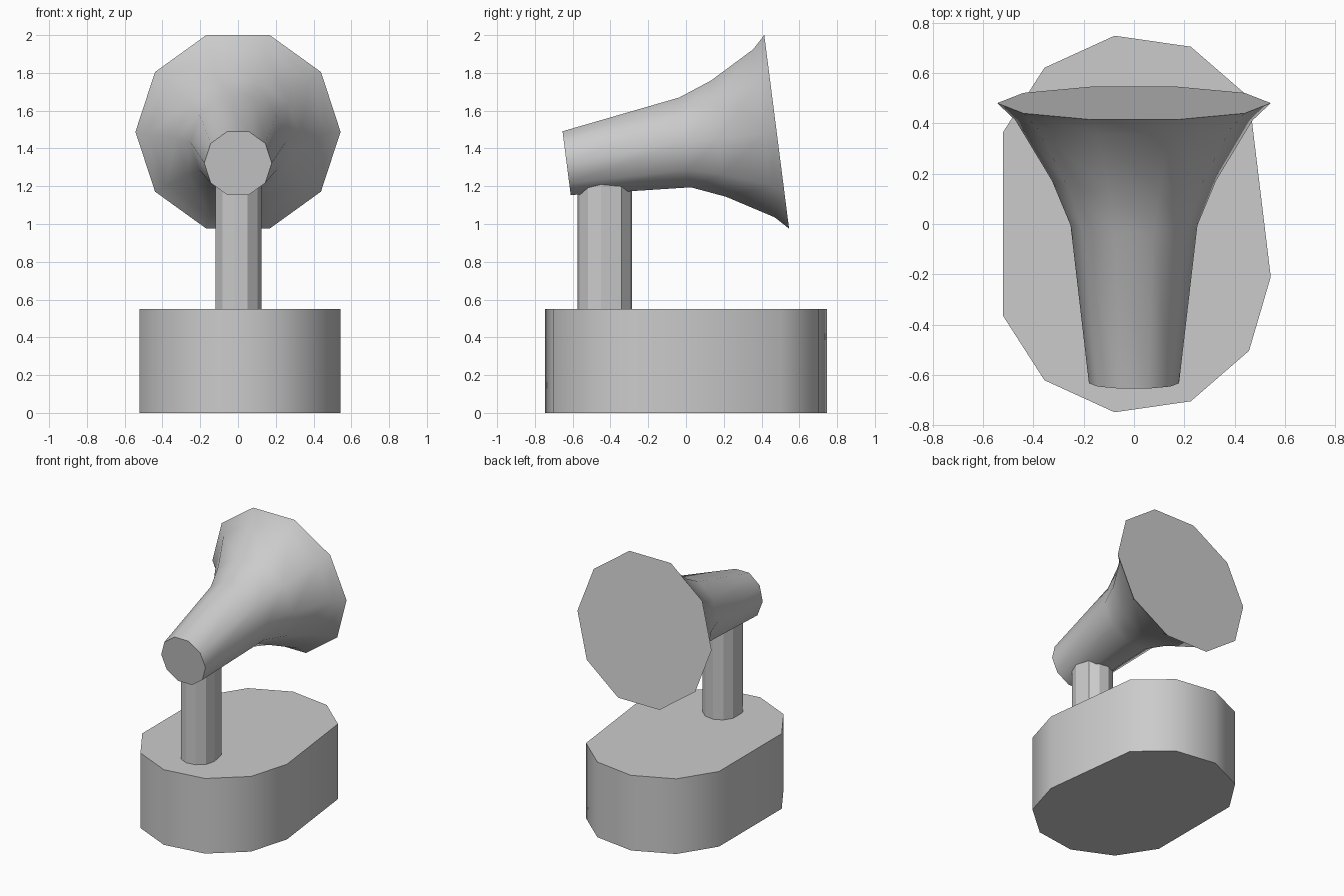
import bpy
import bmesh
from math import sin, cos, pi, radians
from mathutils import Vector

if "Cube" in bpy.data.objects:
    bpy.data.objects.remove(bpy.data.objects["Cube"])


def loft(name, rings, smooth_angle=None):
    """Skin a list of equal-sized point rings and cap both ends."""
    bm = bmesh.new()
    loops = [[bm.verts.new(p) for p in ring] for ring in rings]
    n = len(loops[0])
    for a, b in zip(loops, loops[1:]):
        for i in range(n):
            j = (i + 1) % n
            bm.faces.new((a[i], a[j], b[j], b[i]))
    bm.faces.new(loops[0][::-1])
    bm.faces.new(loops[-1])
    bmesh.ops.recalc_face_normals(bm, faces=bm.faces)
    mesh = bpy.data.meshes.new(name)
    bm.to_mesh(mesh)
    bm.free()
    ob = bpy.data.objects.new(name, mesh)
    bpy.context.collection.objects.link(ob)
    if smooth_angle:
        bpy.ops.object.select_all(action='DESELECT')
        ob.select_set(True)
        bpy.context.view_layer.objects.active = ob
        bpy.ops.object.shade_smooth_by_angle(angle=radians(smooth_angle))
    return ob


def stretched_ring(r, stretch, y, z):
    """11-sided ring whose two halves are pulled apart along y."""
    pts = []
    for k in range(11):
        a = 2 * pi * k / 11
        shift = stretch if 0 < k <= 5 else -stretch
        pts.append(Vector((r * cos(a), y + r * sin(a) + shift, z)))
    return pts


def horn_ring(y, z, r, tilt=radians(7.3)):
    """10-sided ring facing along the tilted horn axis."""
    pts = []
    for k in range(10):
        a = 2 * pi * k / 10
        h = r * sin(a)
        pts.append(Vector((r * cos(a), y - h * sin(tilt), z + h * cos(tilt))))
    return pts


# Heavy oval base
loft("base", [stretched_ring(0.543, 0.21, 0, z) for z in (0, 0.55)], 45)

# Faceted post, running up into the horn
loft("post", [stretched_ring(0.124, 0.021, -0.43, z) for z in (0.54, 1.21)])

# Flared horn: (y, z, radius) along its axis
profile = [(-0.632, 1.322, 0.179), (-0.005, 1.432, 0.252),
           (0.172, 1.452, 0.326), (0.412, 1.480, 0.471),
           (0.480, 1.488, 0.543)]
loft("horn", [horn_ring(*p) for p in profile], 50)
